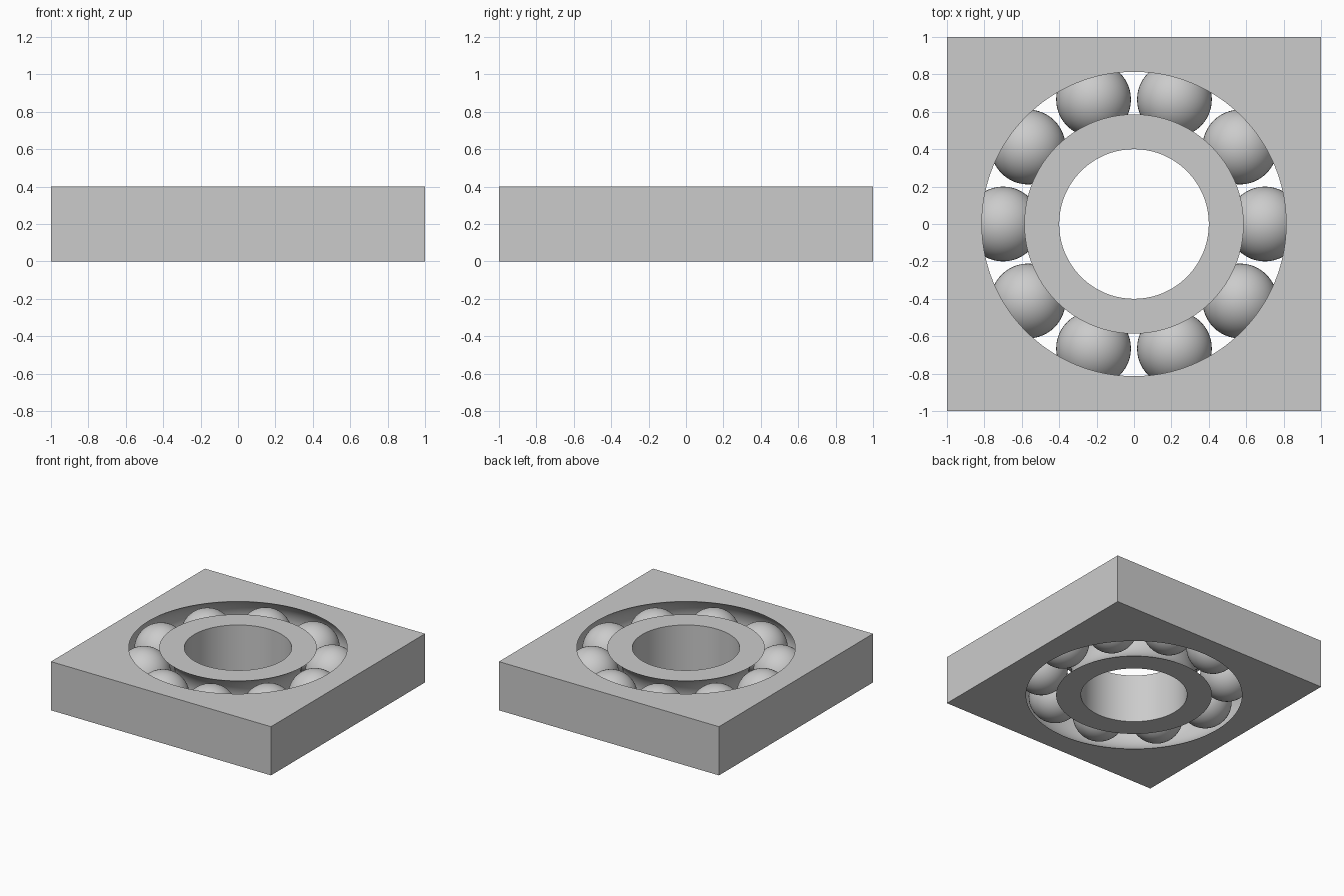
import bpy
import bmesh
from math import asin, cos, pi, radians, sin

HEIGHT = 0.4
MID = HEIGHT / 2
PITCH = 0.7          # radius of the circle of ball centres
GROOVE = 0.23        # radius of the raceway cross-section
BALL = 0.2
BALLS = 10
STEPS = 128

if "Cube" in bpy.data.objects:
    bpy.data.objects.remove(bpy.data.objects["Cube"], do_unlink=True)

steel = bpy.data.materials.new("grey_steel")
steel.use_nodes = True
grey = (0.6, 0.6, 0.6, 1)
steel.diffuse_color = grey
steel.node_tree.nodes["Principled BSDF"].inputs["Base Color"].default_value = grey


def finish(obj):
    obj.data.materials.append(steel)
    bpy.ops.object.select_all(action="DESELECT")
    obj.select_set(True)
    bpy.context.view_layer.objects.active = obj
    bpy.ops.object.shade_smooth_by_angle(angle=radians(30))


def raceway(facing, count=20):
    """Groove arc from bottom to top; facing is 1 for outer, -1 for inner."""
    reach = asin(MID / GROOVE)
    angles = [-reach + 2 * reach * i / count for i in range(count + 1)]
    return [(PITCH + facing * GROOVE * cos(a), MID + GROOVE * sin(a)) for a in angles]


def revolve(name, groove, rim, square=False):
    """Turn a groove around z and close it with a round or square rim."""
    bm = bmesh.new()
    columns = []
    for i in range(STEPS):
        a = 2 * pi * i / STEPS
        c, s = cos(a), sin(a)
        edge = rim / max(abs(c), abs(s)) if square else rim
        profile = groove + [(edge, HEIGHT), (edge, 0)]
        columns.append([bm.verts.new((r * c, r * s, z)) for r, z in profile])
    n = len(columns[0])
    for i in range(STEPS):
        p, q = columns[i - 1], columns[i]
        for j in range(n):
            k = (j + 1) % n
            bm.faces.new((p[j], q[j], q[k], p[k]))
    bmesh.ops.recalc_face_normals(bm, faces=bm.faces[:])
    mesh = bpy.data.meshes.new(name)
    bm.to_mesh(mesh)
    bm.free()
    obj = bpy.data.objects.new(name, mesh)
    bpy.context.collection.objects.link(obj)
    finish(obj)


# Square housing with the outer raceway, and the inner ring with its bore
revolve("square_housing", raceway(1), 1.0, square=True)
revolve("inner_ring", raceway(-1), 0.4)

# Balls
for i in range(BALLS):
    a = 2 * pi * i / BALLS
    bpy.ops.mesh.primitive_uv_sphere_add(
        segments=48, ring_count=24, radius=BALL,
        location=(PITCH * cos(a), PITCH * sin(a), MID))
    ball = bpy.context.object
    ball.name = f"ball_{i + 1}"
    finish(ball)
